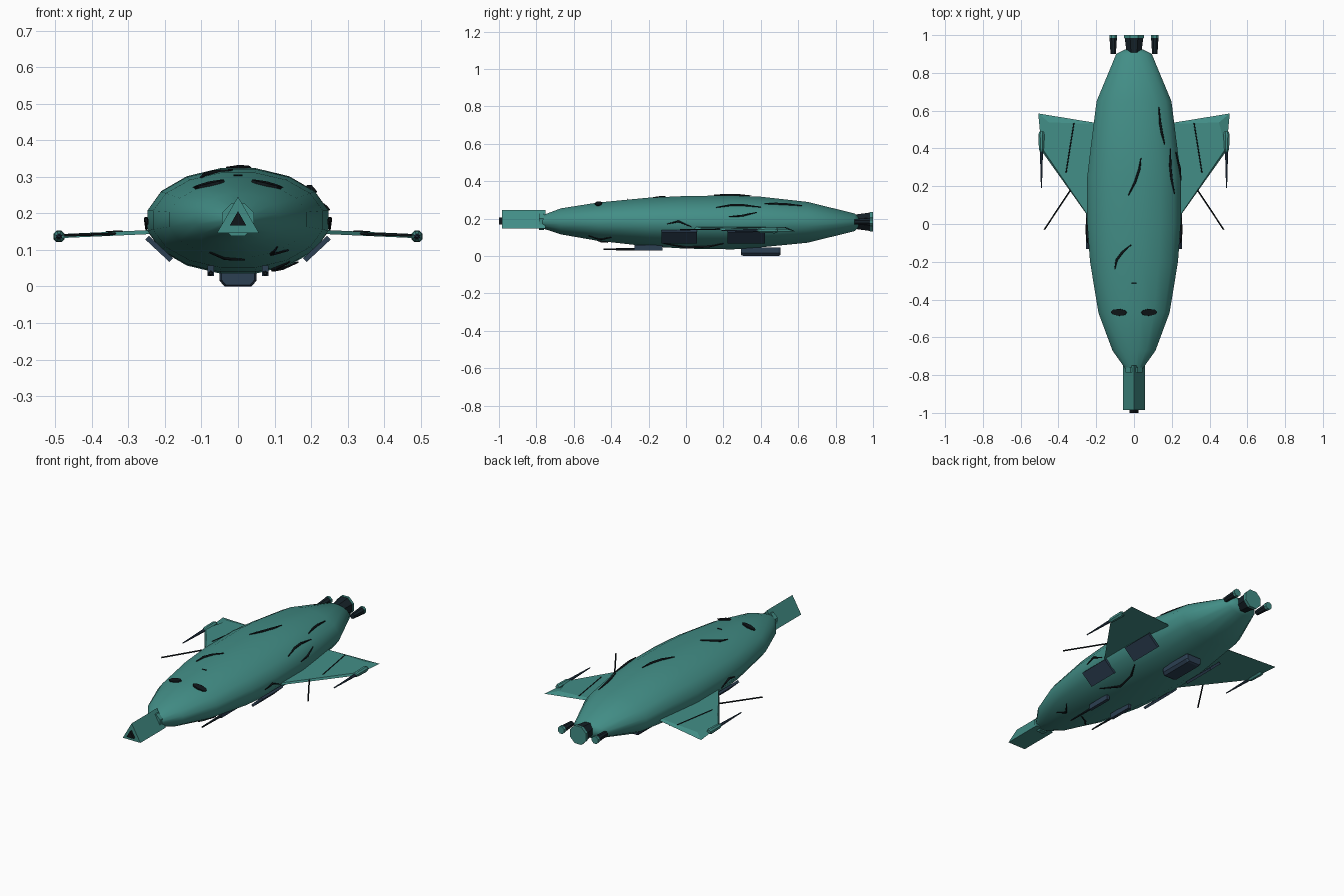
import bpy, bmesh, math
from mathutils import Vector

if "Cube" in bpy.data.objects:
    bpy.data.objects.remove(bpy.data.objects["Cube"])


def mat(name, c):
    m = bpy.data.materials.new(name)
    m.diffuse_color = (*c, 1)
    m.use_nodes = True
    m.node_tree.nodes["Principled BSDF"].inputs["Base Color"].default_value = m.diffuse_color
    return m


TEAL = mat("teal", (0.055, 0.27, 0.24))
BLACK = mat("black", (0.005, 0.008, 0.01))
DARK = mat("dark_metal", (0.008, 0.016, 0.022))
NAVY = mat("navy", (0.025, 0.05, 0.085))


def add_mesh(name, bm, material, smooth=None):
    bmesh.ops.recalc_face_normals(bm, faces=bm.faces)
    me = bpy.data.meshes.new(name)
    bm.to_mesh(me)
    bm.free()
    ob = bpy.data.objects.new(name, me)
    bpy.context.collection.objects.link(ob)
    me.materials.append(material)
    if smooth:
        bpy.ops.object.select_all(action='DESELECT')
        ob.select_set(True)
        bpy.context.view_layer.objects.active = ob
        bpy.ops.object.shade_smooth_by_angle(angle=math.radians(smooth))
    return ob


def loft(name, rings, material, smooth=None):
    """Skin equal-length rings and cap both ends."""
    bm = bmesh.new()
    vs = [[bm.verts.new(p) for p in r] for r in rings]
    n = len(vs[0])
    for a, b in zip(vs, vs[1:]):
        for i in range(n):
            j = (i + 1) % n
            bm.faces.new((a[i], a[j], b[j], b[i]))
    bm.faces.new(vs[0])
    bm.faces.new(vs[-1])
    return add_mesh(name, bm, material, smooth)


def ring(x, y, z, r, n=8, rot=0.0):
    return [(x + r * math.cos(rot + math.tau * i / n), y,
             z + r * math.sin(rot + math.tau * i / n)) for i in range(n)]


def tube(name, x, z, profile, material, n=8, rot=math.pi / 8):
    return loft(name, [ring(x, y, z, r, n, rot) for y, r in profile], material)


def box(name, mid, size, material, roll=0.0):
    c, s = math.cos(roll), math.sin(roll)
    hx, hy, hz = (v / 2 for v in size)
    rings = [[(mid[0] + u * c - w * s, mid[1] + y, mid[2] + u * s + w * c)
              for u, w in ((-hx, -hz), (hx, -hz), (hx, hz), (-hx, hz))] for y in (-hy, hy)]
    return loft(name, rings, material)


def stroke(name, pts, radius, material, taper=True):
    cu = bpy.data.curves.new(name, 'CURVE')
    cu.dimensions = '3D'
    cu.bevel_depth = radius
    cu.bevel_resolution = 1
    cu.use_fill_caps = True
    sp = cu.splines.new('POLY')
    sp.points.add(len(pts) - 1)
    for i, p in enumerate(pts):
        sp.points[i].co = (*p, 1)
        sp.points[i].radius = 0.4 if taper and i in (0, len(pts) - 1) else 1
    cu.materials.append(material)
    ob = bpy.data.objects.new(name, cu)
    bpy.context.collection.objects.link(ob)


# Hull stations: y, half width, top z, bottom z
ST = [(-0.775, .04, .215, .15), (-0.67, .115, .255, .115), (-0.47, .19, .287, .08),
      (-0.2, .235, .313, .05), (0, .25, .322, .038), (.25, .25, .325, .034),
      (.4, .232, .318, .045), (.65, .2, .29, .07), (.9, .095, .228, .132), (.925, .045, .21, .155)]


def hull_point(y, deg, k=1.0):
    """Point on the hull at y; 0 deg = +x side, 90 deg = top."""
    for a, b in zip(ST, ST[1:]):
        if a[0] <= y <= b[0]:
            break
    t = (y - a[0]) / (b[0] - a[0])
    w, zt, zb = (a[i] + (b[i] - a[i]) * t for i in (1, 2, 3))
    r = math.radians(deg)
    h = (zt - zb) / 2
    return Vector((w * k * math.cos(r), y, (zt + zb) / 2 + h * k * math.sin(r)))


def on_top(x, y):
    """Angle on the upper hull that lies above x."""
    return math.degrees(math.acos(max(-1, min(1, x / hull_point(y, 0).x))))


loft("hull", [[hull_point(s[0], 360 * (i + .5) / 16, 1.01) for i in range(16)] for s in ST],
     TEAL, 50)

# Nose gun with triangular barrel
tube("nose_collar", 0, .183, [(-.785, .048), (-.76, .048)], TEAL)
tube("nose_barrel", 0, .18, [(-.985, .066), (-.75, .066)], TEAL, 3, math.pi / 2)
tube("nose_muzzle", 0, .18, [(-1.0, .026), (-.97, .026)], BLACK, 3, math.pi / 2)

# Engines and glowing nozzle discs
for name, x, r, y0 in (("main", 0, .045, .88), ("left", -.11, .018, .9), ("right", .11, .018, .9)):
    tube(name + "_engine", x, .183, [(y0, r * .85), (.99, r * 1.2)], DARK)
    tube(name + "_nozzle_disc", x, .183, [(.985, r * 1.25), (1.0, r * 1.25)], TEAL)

# Eye patches
for s in (-1, 1):
    eye = []
    for i in range(8):
        a = math.tau * i / 8
        x, y = s * (.076 + .04 * math.cos(a)), -.468 + .018 * math.sin(a) + .1 * (.02 * math.cos(a))
        eye.append((x, y))
    loft("eye", [[hull_point(y, on_top(x, y), k) for x, y in eye] for k in (.95, 1.07)], BLACK)

for s in (-1, 1):
    # Wing with bevelled trailing edge
    low = [(.2, .0), (.25, .05), (.488, .385), (.507, .585), (.2, .535)]
    high = [(.2, .0), (.25, .055), (.486, .4), (.45, .538), (.2, .53)]
    drop = lambda x: .149 - .045 * (x - .25)
    loft("wing", [[(s * x, y, drop(x) - .006) for x, y in low],
                  [(s * x, y, drop(x) + .005) for x, y in high]], TEAL)
    # Wing panel seams
    stroke("wing_seam", [(s * .36, .27, drop(.36) + .005), (s * .318, .535, drop(.318) + .005)],
           .003, BLACK, False)
    stroke("wing_whisker", [(s * .24, .325, .147), (s * .475, -.03, .14)], .004, BLACK, False)
    # Wingtip gun
    tube("wingtip_gun", s * .49, .137, [(.38, .008), (.4, .015), (.475, .017), (.49, .012)], TEAL)
    tube("wingtip_barrel", s * .49, .137, [(.19, .003), (.39, .009), (.485, .009)], NAVY)
    # Belly side plates
    for y, ln in ((-.037, .19), (.323, .2)):
        box("side_plate", (s * .216, y, .103), (.014, ln, .09), NAVY, -s * .82)
    # Belly guns
    box("belly_gun", (s * .075, -.2, .043), (.018, .15, .03), NAVY)
    tube("belly_barrel", s * .075, .036, [(-.44, .004), (-.25, .008)], DARK, 6)

# Belly pod with chamfered lower corners
pod = [(-.05, .045), (-.05, .015), (-.037, 0), (.037, 0), (.05, .015), (.05, .045)]
loft("belly_pod", [[(x * k, y, .045 + (z - .045) * k) for x, z in pod]
                   for y, k in ((.295, .9), (.31, 1), (.495, 1), (.505, .9))], NAVY)

# Hull markings seen from above: x, y
for pts in ([(.036, .35), (.028, .29), (.005, .22), (-.03, .15)],
            [(-.015, -.11), (-.06, -.15), (-.09, -.19), (-.1, -.24)],
            [(.13, .62), (.135, .54), (.145, .48), (.16, .42)],
            [(.19, .4), (.188, .31), (.195, .24), (.21, .16)],
            [(-.012, -.312), (.012, -.312)]):
    stroke("hull_mark", [hull_point(y, on_top(x, y), 1.02) for x, y in pts], .006, BLACK)

# Side and belly markings: y, angle
for pts in ([(.38, 22), (.3, 14), (.23, 12)],
            [(-.1, -4), (-.04, 2), (.03, -10)],
            [(-.1, 184), (-.04, 178), (.03, 190)],
            [(-.52, -52), (-.46, -62), (-.4, -48)],
            [(-.5, -115), (-.45, -100), (-.42, -85)],
            [(-.12, -55), (0, -68), (.12, -62), (.2, -50)]):
    stroke("side_mark", [hull_point(y, a, 1.02) for y, a in pts], .006, BLACK)
